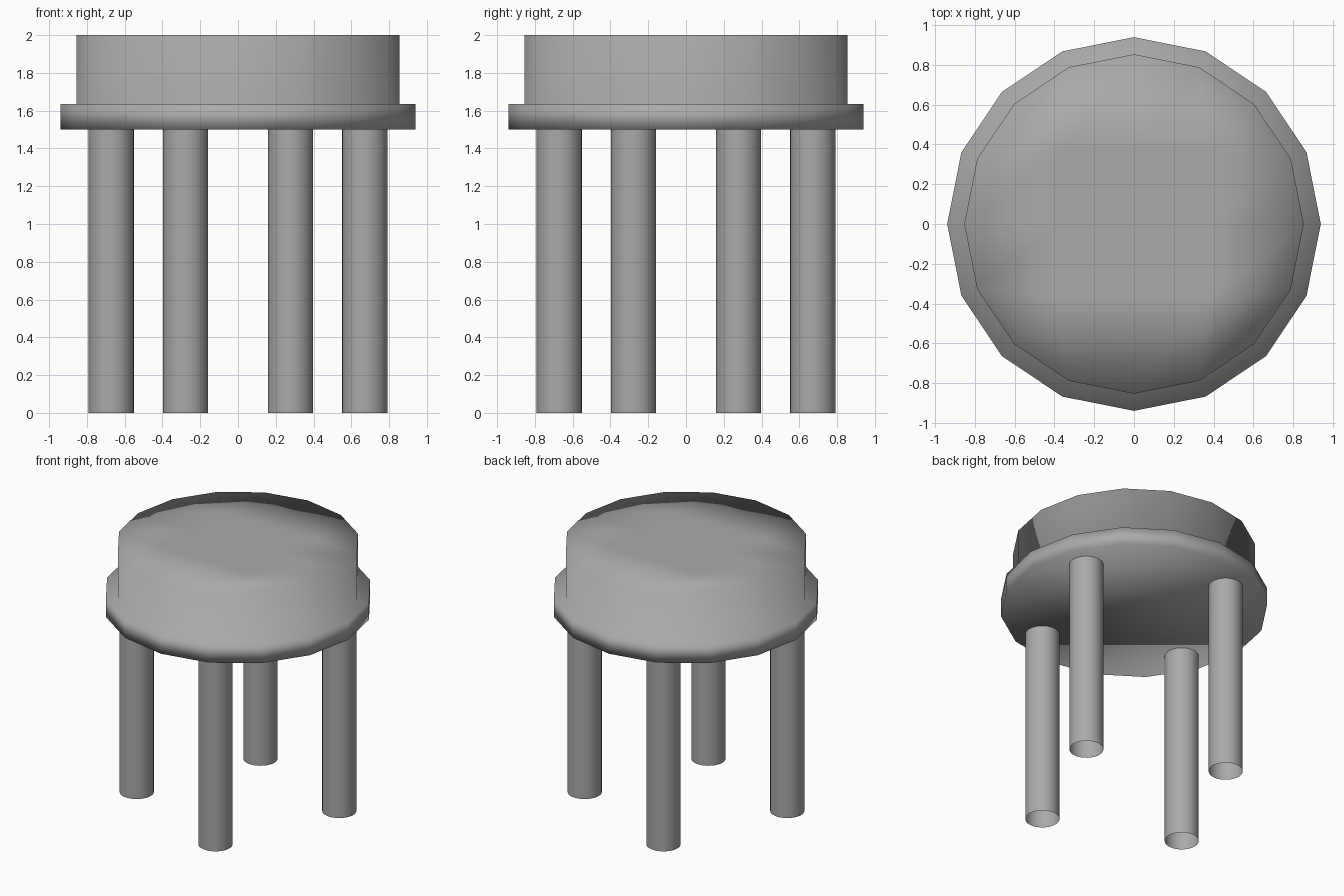
import bpy
import bmesh
from math import atan2, cos, pi, sin

cube = bpy.data.objects.get("Cube")
if cube:
    bpy.data.objects.remove(cube)

grey = bpy.data.materials.new("plain_grey")
grey.use_nodes = True
grey.diffuse_color = (0.4, 0.4, 0.4, 1)
grey.node_tree.nodes["Principled BSDF"].inputs["Base Color"].default_value = (0.4, 0.4, 0.4, 1)

SIDES = 16
LEG_RADIUS, LEG_HEIGHT, LEG_SPREAD = 0.12, 1.5, 0.727


def finish(name, bm):
    """Turn a bmesh into a smooth shaded grey object."""
    bmesh.ops.recalc_face_normals(bm, faces=bm.faces)
    mesh = bpy.data.meshes.new(name)
    bm.to_mesh(mesh)
    bm.free()
    mesh.materials.append(grey)
    mesh.shade_smooth()
    obj = bpy.data.objects.new(name, mesh)
    bpy.context.collection.objects.link(obj)
    return obj


def ring(bm, radius, z):
    step = 2 * pi / SIDES
    return [bm.verts.new((radius * cos(k * step), radius * sin(k * step), z))
            for k in range(SIDES)]


# Seat: flange and drum as one stepped profile
bm = bmesh.new()
profile = [(0.94, 1.5), (0.94, 1.635), (0.854, 1.635), (0.854, 2.0)]
rings = [ring(bm, r, z) for r, z in profile]
for low, high in zip(rings, rings[1:]):
    for k in range(SIDES):
        n = (k + 1) % SIDES
        bm.faces.new((low[k], low[n], high[n], high[k]))
bm.faces.new(rings[0][::-1])

# Seat top: four by four grid that meets the round rim
grid = {}
for i in range(-2, 3):
    for j in range(-2, 3):
        if max(abs(i), abs(j)) == 2:
            grid[i, j] = rings[-1][round(atan2(j, i) * SIDES / (2 * pi)) % SIDES]
        else:
            grid[i, j] = bm.verts.new((i * 0.37, j * 0.37, 2.0))
for i in range(-2, 2):
    for j in range(-2, 2):
        bm.faces.new((grid[i, j], grid[i + 1, j], grid[i + 1, j + 1], grid[i, j + 1]))
finish("seat", bm)

# Legs: four open tubes, turned an eighth of a half circle
for k, name in enumerate(("left_back_leg", "back_right_leg", "right_front_leg", "front_left_leg")):
    bm = bmesh.new()
    bmesh.ops.create_cone(bm, cap_ends=False, segments=32, radius1=LEG_RADIUS,
                          radius2=LEG_RADIUS, depth=LEG_HEIGHT)
    leg = finish(name, bm)
    angle = pi / 8 + k * pi / 2
    leg.location = (LEG_SPREAD * cos(angle), LEG_SPREAD * sin(angle), LEG_HEIGHT / 2)
